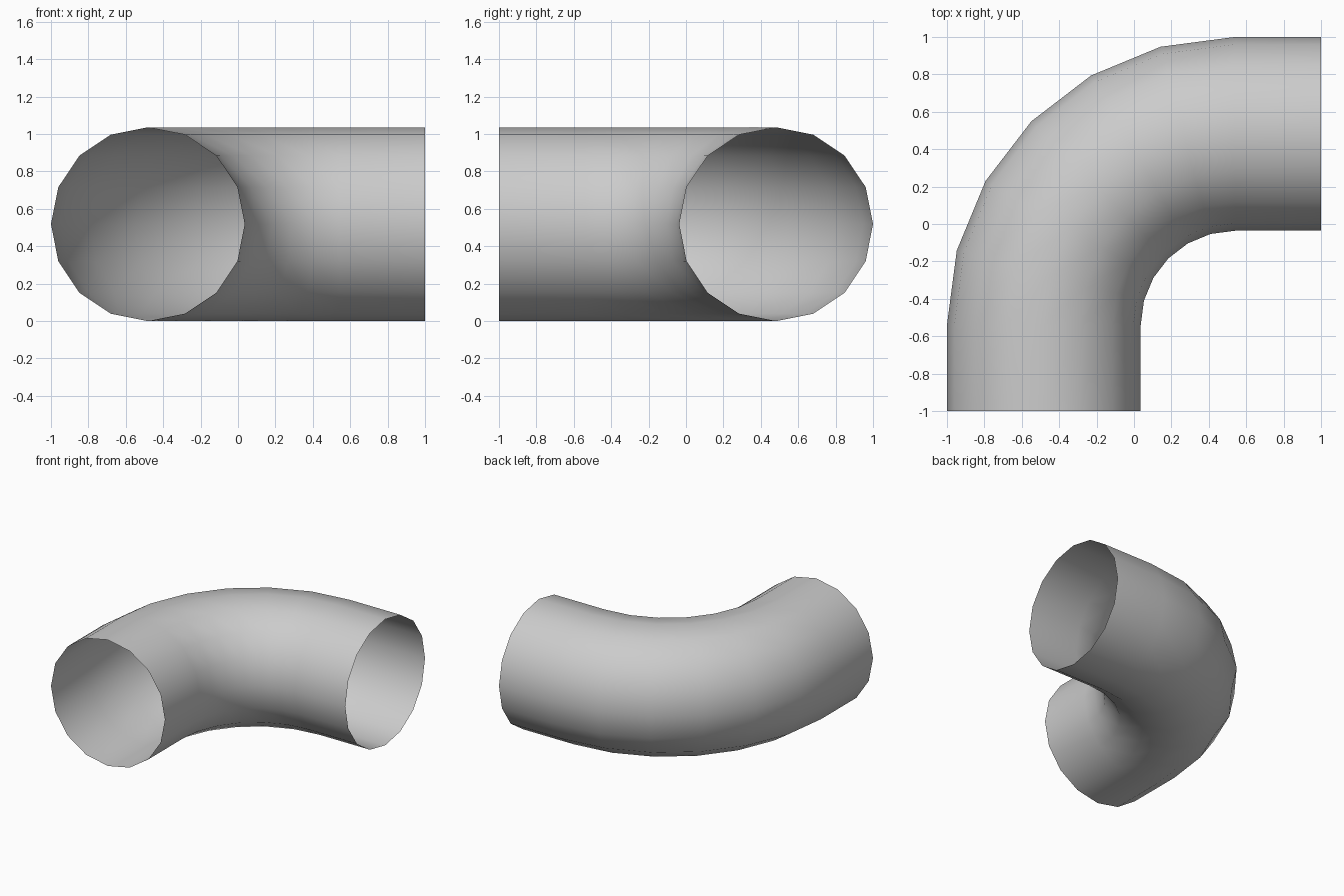
import bpy, bmesh
from math import cos, sin, pi

cube = bpy.data.objects.get("Cube")
if cube:
    bpy.data.objects.remove(cube, do_unlink=True)

SIDES, STEPS = 16, 6
RADIUS = 0.518          # pipe radius
PIVOT = 0.54            # bend centre at (PIVOT, -PIVOT)
BEND = PIVOT + 1 - RADIUS

grey = bpy.data.materials.new("pipe grey")
grey.use_nodes = True
colour = (0.6, 0.6, 0.6, 1)
grey.diffuse_color = colour
grey.node_tree.nodes["Principled BSDF"].inputs["Base Color"].default_value = colour

# Centre line: front opening, quarter bend, side opening
stations = [(-1 + RADIUS, -1, 0)]
for i in range(STEPS + 1):
    a = i / STEPS * pi / 2
    stations.append((PIVOT - BEND * cos(a), -PIVOT + BEND * sin(a), a))
stations.append((1, 1 - RADIUS, pi / 2))

# Open thin-walled pipe swept through the stations
bm = bmesh.new()
rings = []
for x, y, a in stations:
    ring = []
    for k in range(SIDES):
        t = 2 * pi * k / SIDES
        out = RADIUS * cos(t)
        ring.append(bm.verts.new((x - out * cos(a), y + out * sin(a),
                                  RADIUS + RADIUS * sin(t))))
    rings.append(ring)
for r0, r1 in zip(rings, rings[1:]):
    for k in range(SIDES):
        n = (k + 1) % SIDES
        face = bm.faces.new((r0[k], r1[k], r1[n], r0[n]))
        face.smooth = True
bm.normal_update()
# Make the wall face outwards
side = rings[0][0].link_faces[0]
if side.normal.x > 0:
    bmesh.ops.reverse_faces(bm, faces=bm.faces[:])

mesh = bpy.data.meshes.new("pipe_elbow")
bm.to_mesh(mesh)
bm.free()
mesh.materials.append(grey)
pipe = bpy.data.objects.new("pipe_elbow", mesh)
bpy.context.scene.collection.objects.link(pipe)
